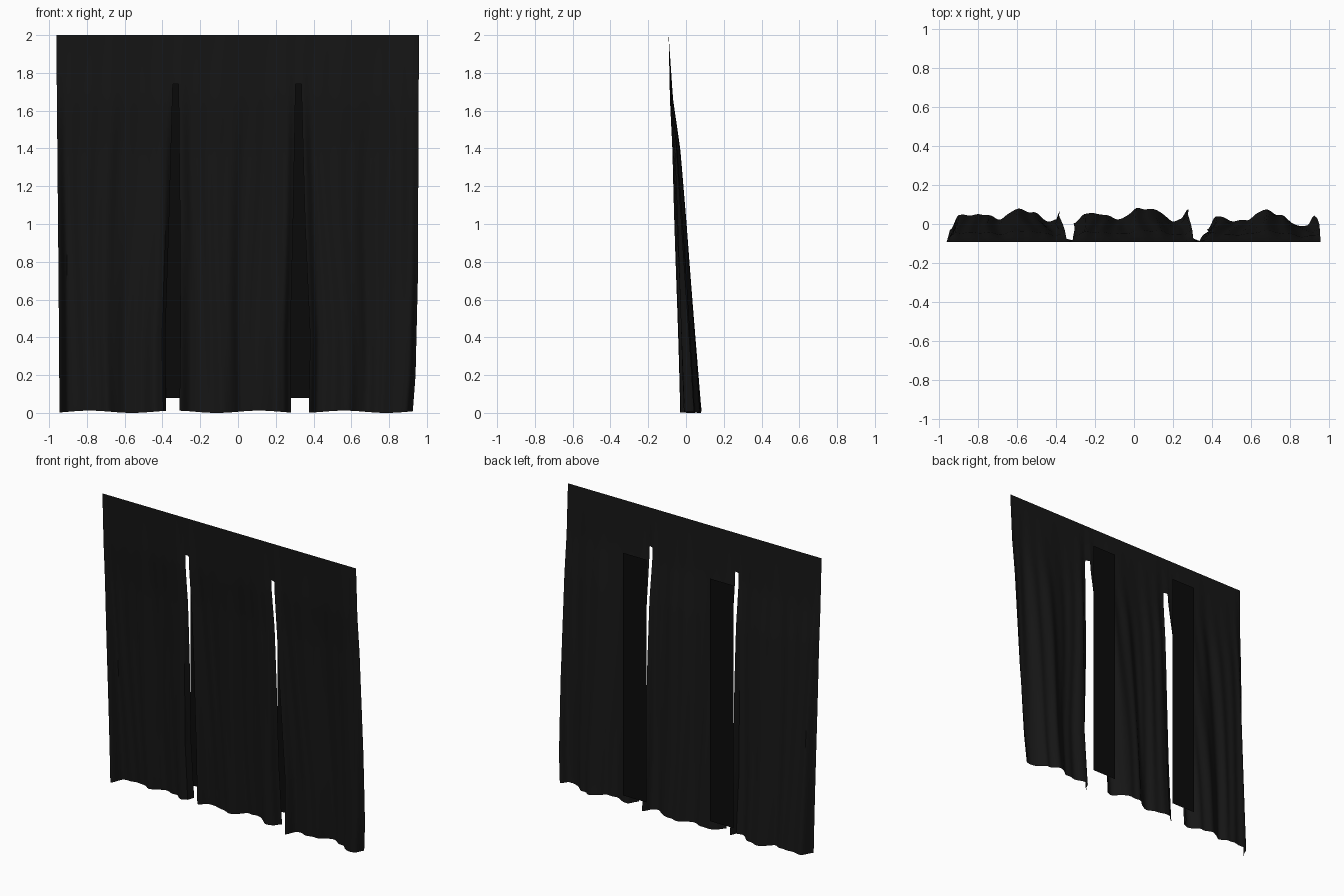
import bpy, bmesh, math

if "Cube" in bpy.data.objects:
    bpy.data.objects.remove(bpy.data.objects["Cube"])

TOP_Y, SLIT_TOP = -0.092, 1.74


def lerp_table(pts, t, smooth=False):
    for (a, va), (b, vb) in zip(pts, pts[1:]):
        if t <= b:
            k = min(1, max(0, (t - a) / (b - a)))
            if smooth:
                k = k * k * (3 - 2 * k)
            return va + (vb - va) * k
    return pts[-1][1]


def material(name, c):
    m = bpy.data.materials.new(name)
    m.diffuse_color = (c, c, c, 1)
    m.use_nodes = True
    m.node_tree.nodes["Principled BSDF"].inputs["Base Color"].default_value = m.diffuse_color
    return m


def make_object(name, bm, mat):
    me = bpy.data.meshes.new(name)
    bm.to_mesh(me)
    bm.free()
    me.materials.append(mat)
    ob = bpy.data.objects.new(name, me)
    bpy.context.collection.objects.link(ob)
    return ob


# Each panel: left edge x(z), right edge x(z), hem fold line y(x)
panels = [
    ([(0, -.945), (.7, -.95), (2, -.962)],
     [(0, -.38), (.4, -.385), (1, -.365), (SLIT_TOP, -.345), (2, -.345)],
     [(-.945, -.03), (-.90, .045), (-.76, .048), (-.69, .025), (-.60, .077),
      (-.52, .06), (-.43, .012), (-.40, .02), (-.38, .07)]),
    ([(0, -.31), (.4, -.305), (1, -.307), (SLIT_TOP, -.315), (2, -.315)],
     [(0, .28), (.4, .277), (1, .292), (SLIT_TOP, .305), (2, .305)],
     [(-.31, .0), (-.25, .055), (-.18, .052), (-.07, .025), (.02, .08),
      (.11, .074), (.20, .015), (.24, .025), (.28, .076)]),
    ([(0, .375), (.4, .382), (1, .355), (SLIT_TOP, .335), (2, .335)],
     [(0, .925), (.2, .94), (.7, .952), (2, .958)],
     [(.375, -.03), (.42, .04), (.52, .015), (.58, .022), (.67, .074),
      (.75, .045), (.85, -.012), (.89, -.005), (.925, .04)]),
]
drape = [(0, 1), (.5, .77), (1, .54), (1.4, .34), (1.66, .13), (2, 0)]
rows = [i * .0435 for i in range(41)] + [1.805, 1.87, 1.935, 2.0]
NU = 64

# Curtain sheet with three slit panels
bm = bmesh.new()
edges = []
for left, right, hem in panels:
    grid = []
    for z in rows:
        xl, xr = lerp_table(left, z), lerp_table(right, z)
        g = lerp_table(drape, z)
        line = []
        for i in range(NU + 1):
            u = i / NU
            x = xl + (xr - xl) * u
            hx = hem[0][0] + (hem[-1][0] - hem[0][0]) * u
            f = lerp_table(hem, hx, True)
            y = TOP_Y + (f - TOP_Y) * g
            y += .003 * min(1, g * 3) * math.sin(75 * hx + 1.5 * math.sin(2.3 * z + 9 * hx))
            lift = .006 * (1 + math.sin(14 * hx)) if z == 0 else 0
            line.append(bm.verts.new((x, max(y, TOP_Y), z + lift)))
        grid.append(line)
    for a, b in zip(grid, grid[1:]):
        for i in range(NU):
            bm.faces.new((a[i], a[i + 1], b[i + 1], b[i]))
    edges.append(([r[0] for r in grid], [r[-1] for r in grid]))
# Header bridging the panels above the slits
for p in range(2):
    r, l = edges[p][1], edges[p + 1][0]
    for j in range(len(rows) - 1):
        if rows[j] >= SLIT_TOP - .001:
            bm.faces.new((r[j], l[j], l[j + 1], r[j + 1]))
curtain = make_object("curtain_panels", bm, material("black_cloth", .008))
bpy.context.view_layer.objects.active = curtain
curtain.select_set(True)
bpy.ops.object.shade_smooth_by_angle(angle=math.radians(40))

# Flat backing strips hanging behind the slits
strip_mat = material("strip_black", .003)
for name, cx in (("left_backing_strip", -.335), ("right_backing_strip", .325)):
    bm = bmesh.new()
    bm.faces.new([bm.verts.new((cx + dx, .091, z)) for dx, z in
                  ((-.09, .08), (.09, .08), (.09, SLIT_TOP), (-.09, SLIT_TOP))])
    make_object(name, bm, strip_mat)
